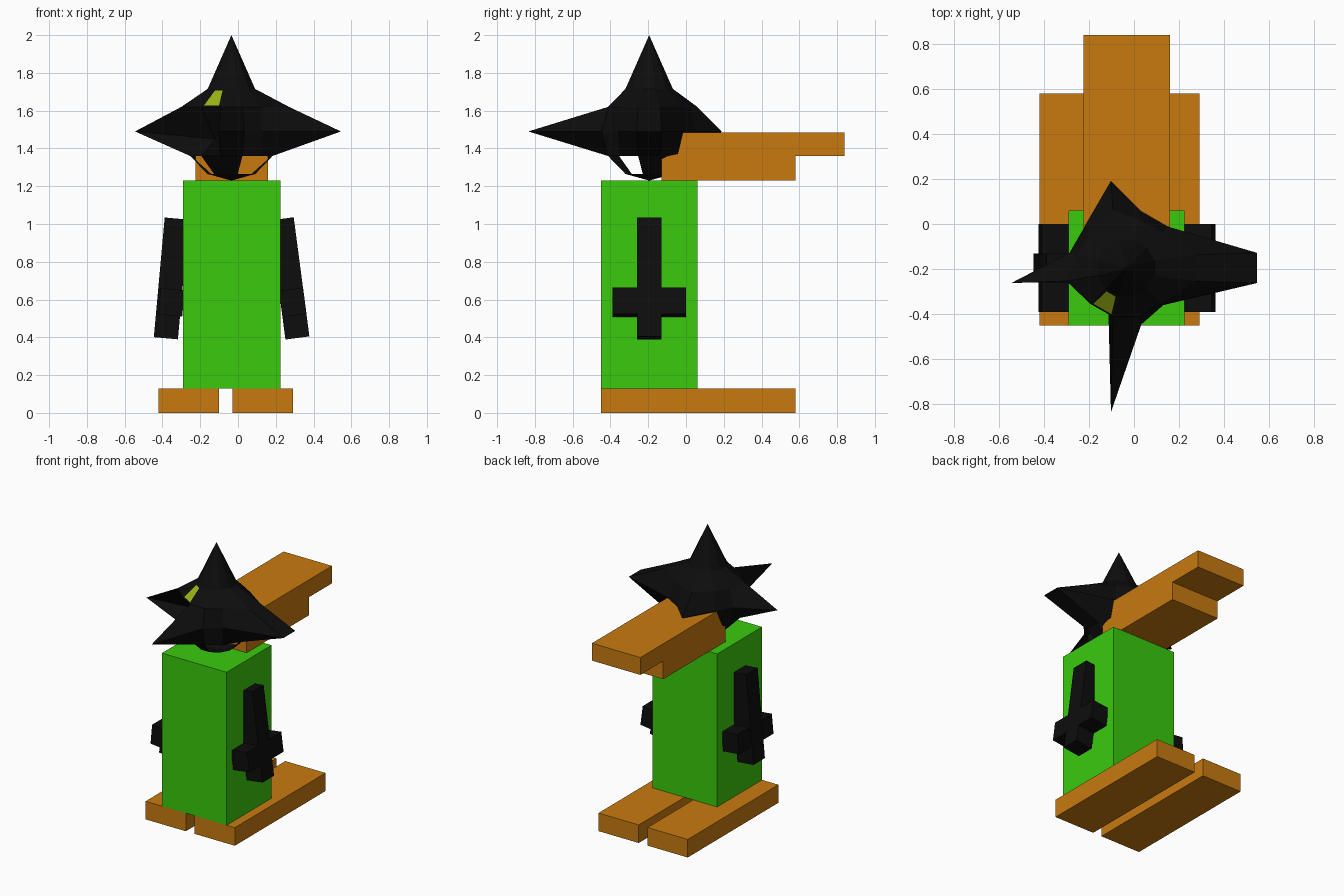
import bpy, bmesh, math
from mathutils import Matrix, Vector

if "Cube" in bpy.data.objects:
    bpy.data.objects.remove(bpy.data.objects["Cube"])


def material(name, rgb):
    m = bpy.data.materials.new(name)
    m.diffuse_color = (*rgb, 1)
    m.use_nodes = True
    m.node_tree.nodes["Principled BSDF"].inputs["Base Color"].default_value = m.diffuse_color
    return m


GREEN = material("green", (0.042, 0.591, 0.004))
ORANGE = material("orange", (0.578, 0.195, 0.005))
BLACK = material("black", (0.004, 0.004, 0.004))
YELLOW = material("yellow green", (0.33, 0.46, 0.007))


def finish(name, bm, *mats):
    me = bpy.data.meshes.new(name)
    bm.to_mesh(me)
    bm.free()
    for m in mats:
        me.materials.append(m)
    ob = bpy.data.objects.new(name, me)
    bpy.context.collection.objects.link(ob)
    return ob


def box(name, lo, hi, mat, tilt=0):
    """Box between two corners, tilted about y around its centre."""
    lo, hi = Vector(lo), Vector(hi)
    bm = bmesh.new()
    bmesh.ops.create_cube(bm, size=1)
    bmesh.ops.scale(bm, vec=hi - lo, verts=bm.verts)
    ob = finish(name, bm, mat)
    ob.location = (lo + hi) / 2
    ob.rotation_euler.y = math.radians(tilt)
    return ob


# Body, feet and beak
box("body", (-0.29, -0.45, 0.13), (0.225, 0.06, 1.23), GREEN)
box("left_foot", (-0.42, -0.45, 0), (-0.10, 0.58, 0.13), ORANGE)
box("right_foot", (-0.03, -0.45, 0), (0.29, 0.58, 0.13), ORANGE)
box("upper_beak", (-0.225, -0.13, 1.36), (0.16, 0.84, 1.485), ORANGE)
box("lower_beak", (-0.225, -0.13, 1.23), (0.16, 0.58, 1.36), ORANGE)

# Wings hang outward, each crossed by a short wide bar
for side, cx, tilt, shift in (("left", -0.353, 5.2, 0.012), ("right", 0.273, -7.5, 0)):
    s = -1 if cx < 0 else 1
    box(side + "_wing", (cx - 0.064, -0.26, 0.394), (cx + 0.064, -0.13, 1.03), BLACK, tilt)
    bx = cx + s * 0.13 * math.tan(math.radians(abs(tilt))) + shift
    box(side + "_wing_bar", (bx - 0.064, -0.39, 0.515), (bx + 0.064, 0.0, 0.655), BLACK, tilt)

# Head: low-poly ball with some points pulled out into spikes
C = Vector((-0.035, -0.195, 1.49))
R = 0.26
bm = bmesh.new()
bmesh.ops.create_uvsphere(bm, u_segments=12, v_segments=6, radius=R,
                          matrix=Matrix.Translation(C) @ Matrix.Rotation(math.radians(15), 4, 'Z'))


def direction(az, lat):
    a, l = math.radians(az), math.radians(lat)
    return Vector((math.cos(a) * math.cos(l), math.sin(a) * math.cos(l), math.sin(l)))


def vert(az, lat):
    p = C + R * direction(az, lat)
    return min(bm.verts, key=lambda v: (v.co - p).length)


def face(az, lat):
    d = direction(az, lat)
    return max(bm.faces, key=lambda f: (f.calc_center_median() - C).normalized().dot(d))


lower_holes = [face(a, -45) for a in (210, 300, 330)]
eye = face(240, 45)
moves = [
    (vert(0, 90), 2, 2.0),
    (vert(15, 0), 0, 0.545), (vert(-15, 0), 0, 0.545),
    (vert(15, 30), 0, 0.27), (vert(-15, 30), 0, 0.27),
    (vert(195, 0), 0, -0.545), (vert(195, 30), 0, -0.30),
    (vert(255, 0), 1, -0.835),
    (vert(105, 0), 1, 0.19), (vert(105, 30), 1, 0.06),
]
dent, flat = vert(225, 0), vert(315, 0)
for v, axis, value in moves:
    v.co[axis] = value
dent.co = (-0.12, -0.13, 1.45)
flat.co = (0.13, -0.36, 1.49)

# Openings under the head and the inset eye patch
bmesh.ops.delete(bm, geom=lower_holes, context='FACES_ONLY')
bmesh.ops.inset_individual(bm, faces=[eye], thickness=0.016)
eye.material_index = 1
finish("spiky_head", bm, BLACK, YELLOW)
